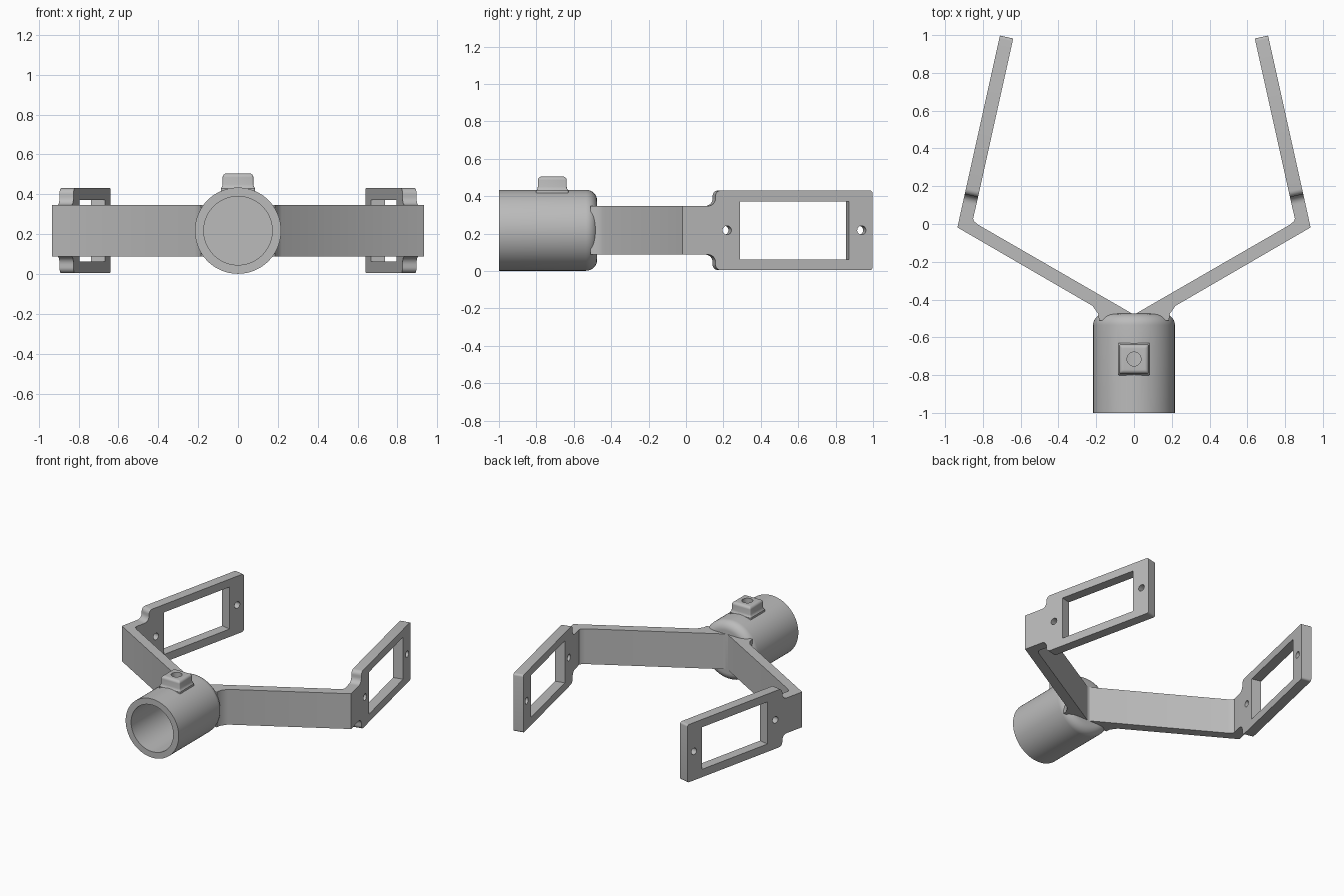
import bpy, bmesh, math
from mathutils import Matrix, Vector

cube = bpy.data.objects.get("Cube")
if cube:
    bpy.data.objects.remove(cube, do_unlink=True)

grey = bpy.data.materials.new("plain grey")
grey.use_nodes = True
grey.diffuse_color = (0.5, 0.5, 0.5, 1)
grey.node_tree.nodes["Principled BSDF"].inputs["Base Color"].default_value = (0.5, 0.5, 0.5, 1)

MID = 0.2175       # height of the centre line
ARM = 0.13         # half height of the arms
WALL = 0.072       # plate thickness
TILT = math.radians(12.5)


def finish(bm, name):
    bmesh.ops.recalc_face_normals(bm, faces=bm.faces)
    mesh = bpy.data.meshes.new(name)
    bm.to_mesh(mesh)
    bm.free()
    mesh.materials.append(grey)
    ob = bpy.data.objects.new(name, mesh)
    bpy.context.collection.objects.link(ob)
    return ob


def prism(name, outline, low, high):
    bm = bmesh.new()
    face = bm.faces.new([bm.verts.new((x, y, low)) for x, y in outline])
    new = bmesh.ops.extrude_face_region(bm, geom=[face])["geom"]
    top = [v for v in new if isinstance(v, bmesh.types.BMVert)]
    bmesh.ops.translate(bm, verts=top, vec=(0, 0, high - low))
    return finish(bm, name)


def arc(cx, cy, r, start, end, steps=6):
    angles = [math.radians(start + (end - start) * i / steps) for i in range(steps + 1)]
    return [(cx + r * math.cos(a), cy + r * math.sin(a)) for a in angles]


def circle(cx, cy, r):
    return arc(cx, cy, r, 0, 360, 32)[:-1]


def select(ob):
    bpy.ops.object.select_all(action="DESELECT")
    ob.select_set(True)
    bpy.context.view_layer.objects.active = ob


def combine(ob, tool, operation):
    select(ob)
    mod = ob.modifiers.new("combine", "BOOLEAN")
    mod.operation, mod.solver, mod.object = operation, "EXACT", tool
    bpy.ops.object.modifier_apply(modifier=mod.name)
    bpy.data.objects.remove(tool, do_unlink=True)


def smooth(ob):
    select(ob)
    bpy.ops.object.shade_smooth_by_angle(angle=math.radians(32))


# Side plates: necked frame outline, window and two screw holes
along = Vector((-math.sin(TILT), math.cos(TILT), 0))
out = Vector((math.cos(TILT), math.sin(TILT), 0))
elbow = Vector((0.935, -0.018, 0))
START = 0.13
place = Matrix.Translation(elbow + Vector((0, 0, MID))) @ Matrix(
    (along, (0, 0, 1), out)).transposed().to_4x4()

upper = [(START, ARM)]
upper += arc(0.14, ARM + 0.04, 0.04, -90, 0)
upper += arc(0.21, 0.183, 0.03, 180, 90)
upper += arc(1.025, 0.198, 0.015, 90, 0)
outline = upper + [(s, -h) for s, h in reversed(upper)]

for side, label in ((1, "left"), (-1, "right")):
    plate = prism(label + "_side_frame", outline, -WALL, 0)
    window = [(0.315, -0.155), (0.91, -0.155), (0.91, 0.155), (0.315, 0.155)]
    for cut in (window, circle(0.243, 0, 0.024), circle(0.98, 0, 0.024)):
        combine(plate, prism("cutter", cut, -0.2, 0.2), "DIFFERENCE")
    plate.data.transform(Matrix.Diagonal((side, 1, 1, 1)) @ place)
    if side < 0:
        plate.data.flip_normals()
    smooth(plate)

# Forked arm, bent at the elbows, with a small fillet where it meets the socket
end_out = elbow + along * START
end_in = end_out - out * WALL
half = [(0.185, -0.51), (0.19, -0.475), (0.22, -0.433), elbow.xy, end_out.xy, end_in.xy,
        (0.848, 0.045), (0.852, 0.028), (0.846, 0.014), (0.825, -0.004)]
mirrored = [(-x, y) for x, y in reversed(half)]
fork = prism("forked_arm", [(0, -0.56), (0.11, -0.51)] + half + [(0, -0.48)] + mirrored
             + [(-0.11, -0.51)], MID - ARM, MID + ARM)
smooth(fork)

# Socket: turned tube with a blind bore and rounded closed end
R, BORE, BACK, DEEP = 0.2165, 0.172, -0.475, -0.565
section = [(0, DEEP), (BORE, DEEP), (BORE, -1), (R, -1)]
section += arc(R - 0.06, BACK - 0.06, 0.06, 0, 90, 8) + [(0, BACK)]
bm = bmesh.new()
ring = [bm.verts.new((r, y, MID)) for r, y in section]
edges = [bm.edges.new(pair) for pair in zip(ring, ring[1:])]
bmesh.ops.spin(bm, geom=ring + edges, cent=(0, 0, MID), axis=(0, 1, 0),
               angle=math.tau, steps=72)
bmesh.ops.remove_doubles(bm, verts=bm.verts, dist=0.0005)
socket = finish(bm, "socket")

# Square boss with flared foot and rounded top, drilled through to the bore
BOSS_Y = -0.715
levels = [(0.402, 0.086), (0.43, 0.086), (0.438, 0.08), (0.45, 0.077)]
levels += [(z, w) for w, z in arc(0.057, 0.485, 0.02, 0, 90)]
bm = bmesh.new()
loops = []
for z, w in levels:
    corners = []
    for k in range(4):
        cx, cy = w - 0.008, w - 0.008
        for x, y in arc(cx, cy, 0.008, 0, 90, 3):
            p = Matrix.Rotation(k * math.pi / 2, 3, "Z") @ Vector((x, y, z))
            corners.append(bm.verts.new(p + Vector((0, BOSS_Y, 0))))
    loops.append(corners)
for a, b in zip(loops, loops[1:]):
    for i in range(len(a)):
        j = (i + 1) % len(a)
        bm.faces.new((a[i], a[j], b[j], b[i]))
bm.faces.new(loops[0])
bm.faces.new(loops[-1])
combine(socket, finish(bm, "boss"), "UNION")
combine(socket, prism("cutter", circle(0, BOSS_Y, 0.037), 0.3, 0.6), "DIFFERENCE")
smooth(socket)
